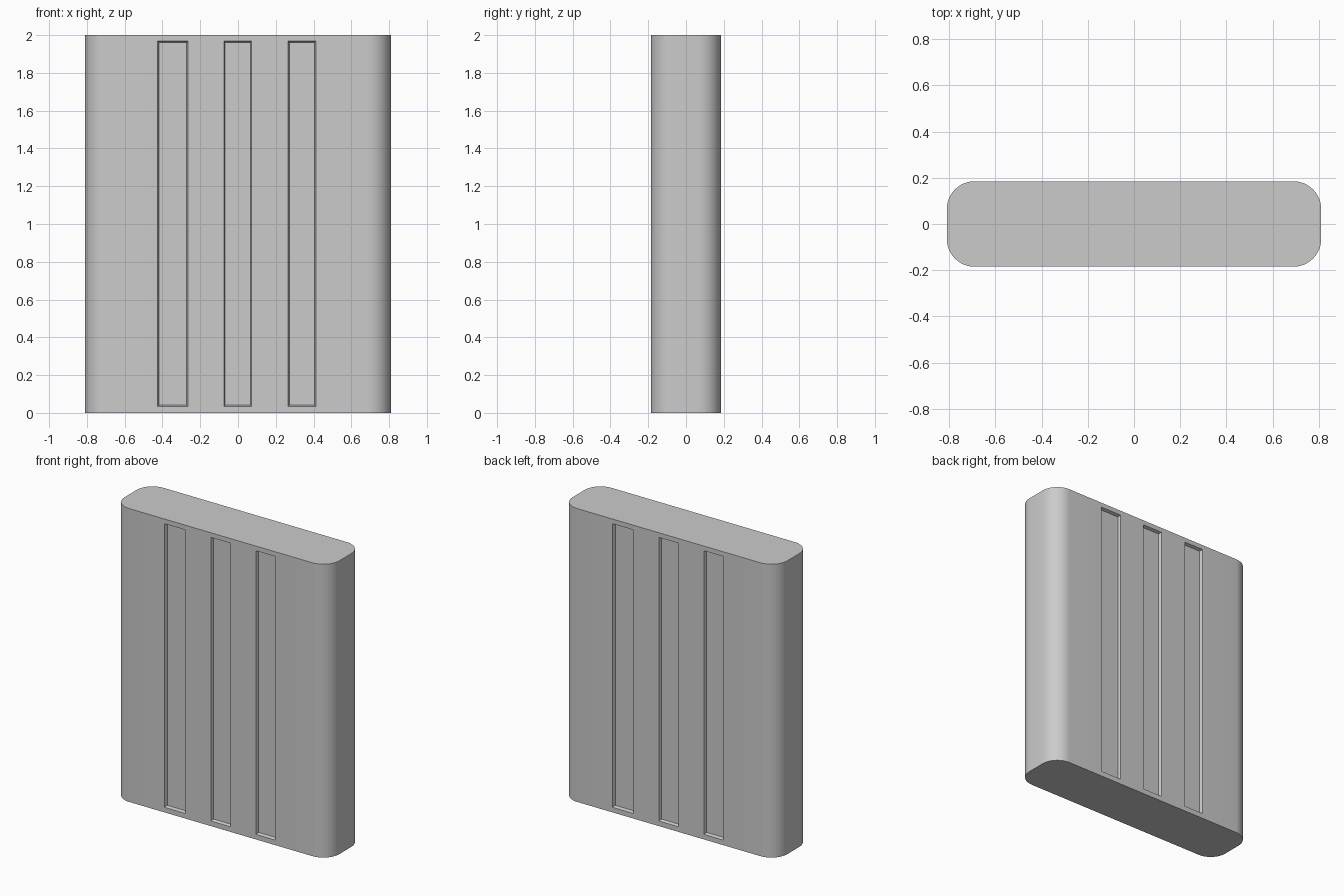
import bpy, bmesh, math

if "Cube" in bpy.data.objects:
    bpy.data.objects.remove(bpy.data.objects["Cube"])

W, D, H = 0.81, 0.185, 2.0   # half width, half depth, height
DEPTH, SLOPE = 0.02, 0.007   # panel recess and wall taper
Z0, Z1 = 0.035, 1.968
PANELS = [(-0.425, -0.265), (-0.075, 0.072), (0.265, 0.412)]


def finish(bm, name):
    bmesh.ops.recalc_face_normals(bm, faces=bm.faces)
    me = bpy.data.meshes.new(name)
    bm.to_mesh(me)
    bm.free()
    ob = bpy.data.objects.new(name, me)
    bpy.context.collection.objects.link(ob)
    return ob


# slab body with rounded upright edges
bm = bmesh.new()
bmesh.ops.create_cube(bm, size=1)
for v in bm.verts:
    v.co = (v.co.x * 2 * W, v.co.y * 2 * D, (v.co.z + 0.5) * H)
upright = [e for e in bm.edges if abs(e.verts[0].co.z - e.verts[1].co.z) > 1]
bmesh.ops.bevel(bm, geom=upright, offset=0.12, offset_type='OFFSET', segments=12,
                profile=0.5, affect='EDGES')
body = finish(bm, "body")

# tapered cutters for the recessed strips, front and (turned half round) back
bm = bmesh.new()
for side in (1, -1):
    for xa, xb in PANELS:
        rings = []
        for y, inset in ((-D - DEPTH, -SLOPE), (-D + DEPTH, SLOPE)):
            a, b, lo, hi = xa + inset, xb - inset, Z0 + inset, Z1 - inset
            rings.append([bm.verts.new((side * x, side * y, z))
                          for x, z in ((a, lo), (b, lo), (b, hi), (a, hi))])
        outer, inner = rings
        bm.faces.new(outer)
        bm.faces.new(inner[::-1])
        for i in range(4):
            j = (i + 1) % 4
            bm.faces.new((outer[i], inner[i], inner[j], outer[j]))
cutter = finish(bm, "strip_cutter")
cutter.hide_render = True

# cut the strips into the body and bake the result
mod = body.modifiers.new("strips", 'BOOLEAN')
mod.operation = 'DIFFERENCE'
mod.solver = 'EXACT'
mod.object = cutter
bpy.context.view_layer.objects.active = body
body.select_set(True)
bpy.ops.object.modifier_apply(modifier=mod.name)
bpy.data.objects.remove(cutter, do_unlink=True)
bpy.ops.object.shade_smooth_by_angle(angle=math.radians(15))
